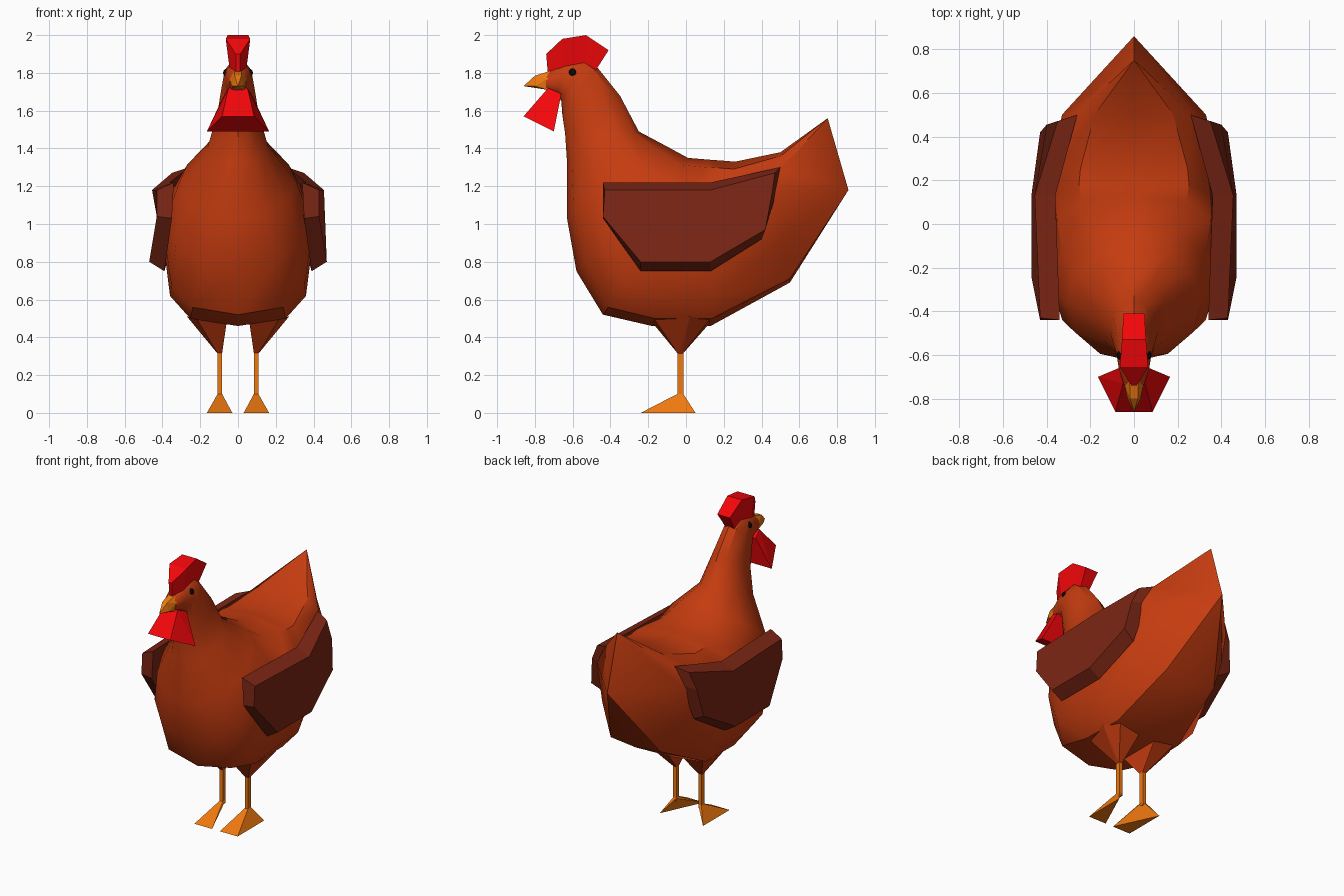
import bpy, bmesh
from math import sin, cos, pi, radians
from mathutils import Vector

if "Cube" in bpy.data.objects:
    bpy.data.objects.remove(bpy.data.objects["Cube"])


def material(name, rgb):
    m = bpy.data.materials.new(name)
    m.diffuse_color = (*rgb, 1)
    m.use_nodes = True
    m.node_tree.nodes["Principled BSDF"].inputs["Base Color"].default_value = m.diffuse_color
    return m


FEATHER = material("feather", (0.56, 0.045, 0.005))
DARK = material("dark_feather", (0.2, 0.019, 0.007))
ORANGE = material("orange", (0.87, 0.19, 0.005))
RED = material("red", (0.9, 0.002, 0.003))
BLACK = material("black", (0.002, 0.002, 0.002))


def finish(name, bm, mat, mirror=False, smooth=None):
    bmesh.ops.remove_doubles(bm, verts=bm.verts, dist=0.0005)
    bmesh.ops.recalc_face_normals(bm, faces=bm.faces)
    me = bpy.data.meshes.new(name)
    bm.to_mesh(me)
    bm.free()
    me.materials.append(mat)
    ob = bpy.data.objects.new(name, me)
    bpy.context.collection.objects.link(ob)
    if mirror:
        ob.modifiers.new("mirror", "MIRROR").use_mirror_merge = False
    if smooth:
        bpy.ops.object.select_all(action='DESELECT')
        ob.select_set(True)
        bpy.context.view_layer.objects.active = ob
        bpy.ops.object.shade_smooth_by_angle(angle=radians(smooth))
    return ob


def loft(name, rings, mat, cap_end=True, **kw):
    bm = bmesh.new()
    vs = [[bm.verts.new(p) for p in r] for r in rings]
    n = len(vs[0])
    for a, b in zip(vs, vs[1:]):
        for i in range(n):
            j = (i + 1) % n
            bm.faces.new((a[i], a[j], b[j], b[i]))
    bm.faces.new(vs[0])
    if cap_end:
        bm.faces.new(vs[-1])
    return finish(name, bm, mat, **kw)


def hull(name, pts, mat, **kw):
    bm = bmesh.new()
    for p in pts:
        bm.verts.new(p)
    bmesh.ops.convex_hull(bm, input=bm.verts)
    bmesh.ops.dissolve_limit(bm, angle_limit=0.02, verts=bm.verts, edges=bm.edges)
    return finish(name, bm, mat, **kw)


def both(pts):
    return [(s * x, y, z) for x, y, z in pts for s in (1, -1)]


# body: rings fanning from head to rump
# (top y,z / bottom y,z / half width / roundness: 1 round, less is boxier)
def ring(ty, tz, by, bz, w, e):
    top, bot = Vector((0, ty, tz)), Vector((0, by, bz))
    mid, half = (top + bot) / 2, (top - bot) / 2
    out = []
    for k in range(12):
        s, c = sin(k * pi / 6), cos(k * pi / 6)
        s = 0 if abs(s) < 1e-6 else s
        c = 0 if abs(c) < 1e-6 else c
        x = w * abs(s) ** e * (1 if s > 0 else -1)
        out.append(mid + half * (abs(c) ** e * (1 if c > 0 else -1)) + Vector((x, 0, 0)))
    return out


stations = [
    (-.74, 1.80, -.74, 1.70, .045, 1), (-.64, 1.86, -.68, 1.68, .07, 1),
    (-.53, 1.87, -.66, 1.65, .08, 1), (-.47, 1.83, -.655, 1.58, .09, 1),
    (-.35, 1.68, -.64, 1.48, .11, 1), (-.25, 1.49, -.63, 1.33, .16, 1),
    (-.10, 1.41, -.63, 1.03, .31, 1), (.01, 1.35, -.58, .75, .375, .92),
    (.13, 1.34, -.44, .52, .39, .7), (.20, 1.335, -.18, .46, .395, .65),
    (.26, 1.33, .13, .46, .385, .65)]
rings = [ring(*s) for s in stations]

# rump ring, then the tail collapses onto a vertical edge
rump = [(0, .50, 1.38), (.18, .50, 1.36), (.27, .50, 1.29), (.33, .50, 1.17),
        (.27, .53, .93), (.19, .55, .71), (0, .55, .69)]
rings.append(rump + [(-x, y, z) for x, y, z in rump[5:0:-1]])
peak, tip = (0, .75, 1.56), (0, .86, 1.18)
rings.append([peak if min(k, 12 - k) < 3 else tip for k in range(12)])
loft("body", rings, FEATHER, cap_end=False, smooth=35)

# wings: bevelled slabs (inner and outer outline)
inner = [(.34, -.44, 1.22), (.36, .13, 1.22), (.26, .50, 1.30), (.30, .48, 1.17),
         (.34, .40, .92), (.39, .13, .75), (.39, -.24, .75), (.35, -.44, 1.03)]
outer = [(.43, -.43, 1.18), (.455, .13, 1.18), (.35, .47, 1.27), (.40, .455, 1.16),
         (.43, .42, .97), (.47, .13, .80), (.47, -.24, .80), (.43, -.44, 1.04)]
loft("wing", [inner, outer], DARK, mirror=True)

# comb
comb = [(-.74, 1.90, -.73, 1.78, .012), (-.655, 1.98, -.655, 1.83, .065),
        (-.53, 2.0, -.53, 1.84, .055), (-.41, 1.92, -.48, 1.81, .048)]
loft("comb", [[(w, y, z), (-w, y, z), (-.7 * w, yb, zb), (.7 * w, yb, zb)]
              for y, z, yb, zb, w in comb], RED)

# wattle and beak
hull("wattle", both([(.05, -.73, 1.72), (.07, -.66, 1.69),
                     (.085, -.86, 1.57), (.165, -.70, 1.49)]), RED)
hull("beak", both([(.02, -.72, 1.81), (.045, -.73, 1.77), (.035, -.73, 1.71),
                   (.018, -.80, 1.785), (.03, -.80, 1.73)]) + [(0, -.86, 1.73)], ORANGE)

# eyes
bm = bmesh.new()
bmesh.ops.create_icosphere(bm, subdivisions=2, radius=.024)
bmesh.ops.translate(bm, verts=bm.verts, vec=(.056, -.60, 1.80))
finish("eye", bm, BLACK, mirror=True, smooth=40)

# thighs, shanks and feet
hull("thigh", [(.06, -.18, .48), (.22, -.17, .50), (.27, .02, .51), (.22, .13, .50),
               (.06, .13, .48), (.085, -.04, .31), (.105, -.04, .31),
               (.105, -.02, .31), (.085, -.02, .31)], FEATHER, mirror=True)
hull("shank", [(.096 + .012 * i, -.03 + .016 * j, z) for z in (.08, .36)
               for i in (-1, 1) for j in (-1, 1)], ORANGE, mirror=True)
hull("foot", [(.03, -.24, 0), (.165, -.24, 0), (.165, .05, 0),
              (.084, -.046, .10), (.108, -.046, .10), (.108, -.014, .10), (.084, -.014, .10)],
     ORANGE, mirror=True)
